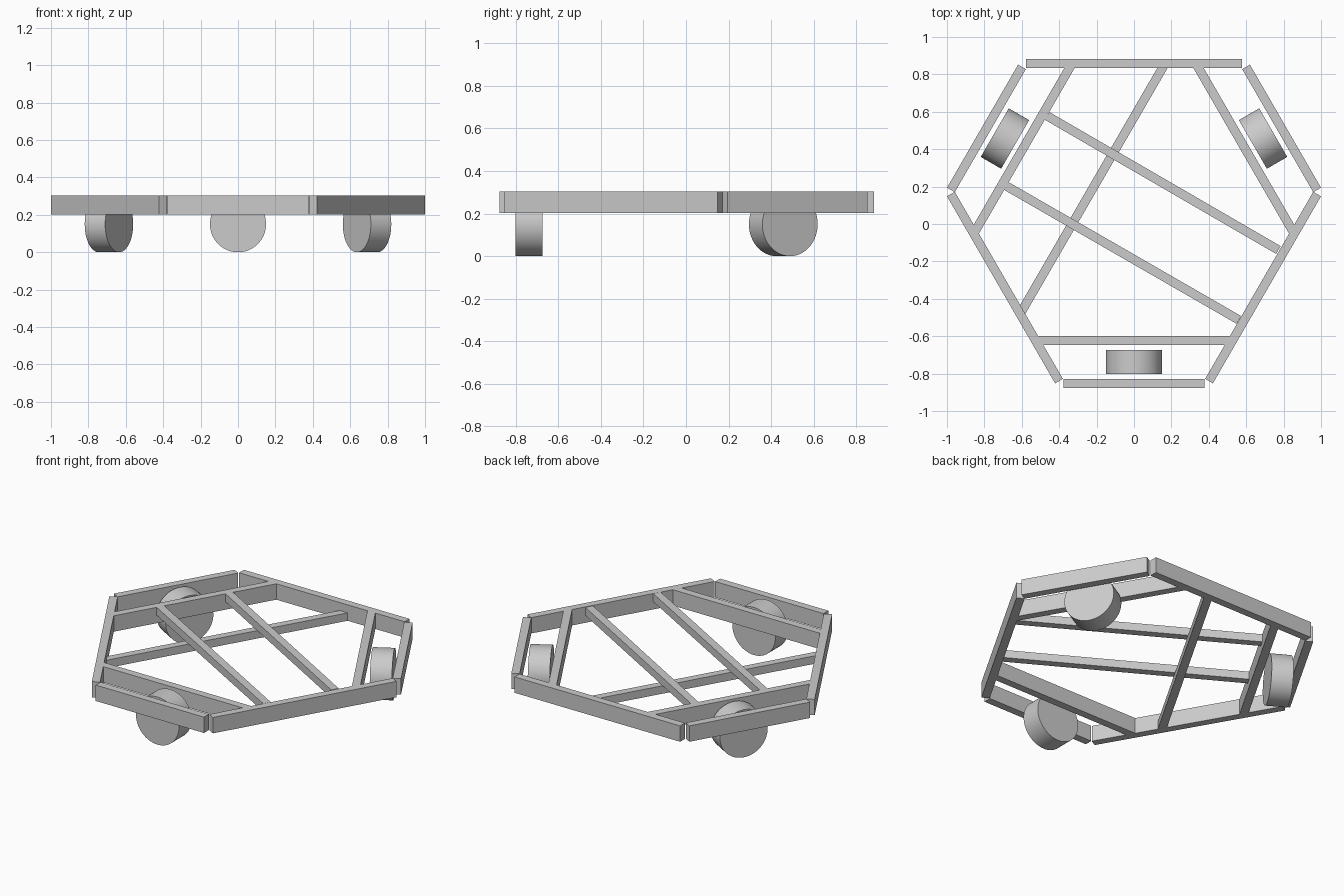
import bpy
import math
from mathutils import Vector

cube = bpy.data.objects.get("Cube")
if cube:
    bpy.data.objects.remove(cube, do_unlink=True)

# Single plain grey
grey = bpy.data.materials.new("plain_grey")
grey.use_nodes = True
colour = (0.6, 0.6, 0.6, 1)
grey.diffuse_color = colour
grey.node_tree.nodes["Principled BSDF"].inputs["Base Color"].default_value = colour

BOTTOM, MIDDLE, TOP = 0.203, 0.253, 0.303
WIDTH = 0.048


def beam(name, start, end, low=BOTTOM, high=TOP):
    """Rectangular bar laid between two plan points."""
    a, b = Vector(start), Vector(end)
    mid, run = (a + b) / 2, b - a
    bpy.ops.mesh.primitive_cube_add(
        size=1, location=(mid.x, mid.y, (low + high) / 2),
        rotation=(0, 0, math.atan2(run.y, run.x)))
    obj = bpy.context.object
    obj.name = name
    obj.scale = (run.length, WIDTH, high - low)
    bpy.ops.object.transform_apply(location=False, rotation=False, scale=True)
    obj.data.materials.append(grey)


def wheel(name, x, y, turn):
    """Upright disc whose axle points along the turned y axis."""
    bpy.ops.mesh.primitive_cylinder_add(
        vertices=64, radius=0.15, depth=0.126, location=(x, y, 0.15),
        rotation=(math.pi / 2, 0, math.radians(turn)))
    obj = bpy.context.object
    obj.name = name
    obj.data.materials.append(grey)
    bpy.ops.object.shade_smooth_by_angle(angle=math.radians(30))


# Outer frame, front and back
beam("back_outer_beam", (-0.577, 0.858), (0.577, 0.858))
beam("front_outer_beam", (-0.377, -0.853), (0.377, -0.853))
beam("front_inner_beam", (-0.527, -0.624), (0.527, -0.624))
wheel("front_wheel", 0, -0.738, 0)

# Mirrored sides: outer beams, inner beam and wheel
for side, s in (("left", 1), ("right", -1)):
    beam(side + "_rear_outer_beam", (s * 0.599, 0.84), (s * 0.979, 0.182))
    beam(side + "_front_outer_beam", (s * 0.979, 0.16), (s * 0.401, -0.84))
    beam(side + "_inner_beam", (s * 0.331, 0.858), (s * 0.857, -0.052))
    wheel(side + "_rear_wheel", s * 0.69, 0.457, s * -60)

# Half-height cross bars resting on one long lower bar
beam("rear_cross_bar", (-0.465, 0.578), (0.772, -0.139), low=MIDDLE)
beam("front_cross_bar", (-0.682, 0.203), (0.561, -0.513), low=MIDDLE)
beam("long_lower_bar", (0.166, 0.858), (-0.609, -0.481), high=MIDDLE)
